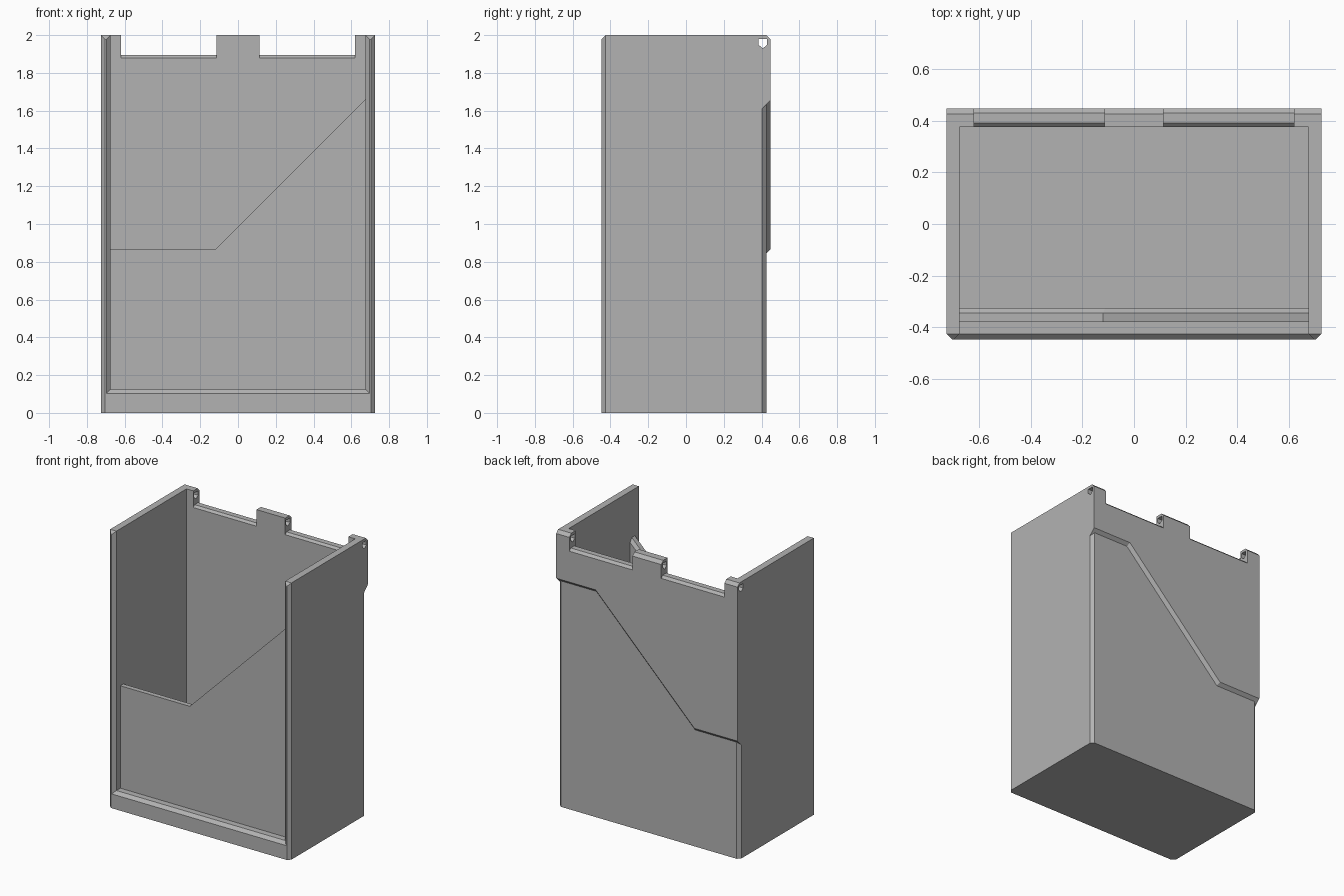
import bpy, bmesh

if "Cube" in bpy.data.objects:
    bpy.data.objects.remove(bpy.data.objects["Cube"])

grey = bpy.data.materials.new("plain_grey")
grey.use_nodes = True
grey.diffuse_color = (0.45, 0.45, 0.45, 1)
grey.node_tree.nodes["Principled BSDF"].inputs["Base Color"].default_value = grey.diffuse_color

W, D, H = 0.725, 0.447, 2.0      # half width, half depth, height
IN = 0.675                       # inner half width
C = 0.022                        # edge chamfer
BACK = 0.425                     # lower back surface
MITRE = 0.414                    # offset shift at a 45 degree corner


def loft(name, rings):
    """Closed solid through matching rings of points."""
    bm = bmesh.new()
    loops = [[bm.verts.new(p) for p in ring] for ring in rings]
    n = len(loops[0])
    for a, b in zip(loops, loops[1:]):
        for i in range(n):
            j = (i + 1) % n
            bm.faces.new((a[i], a[j], b[j], b[i]))
    bm.faces.new(loops[0])
    bm.faces.new(loops[-1])
    bmesh.ops.recalc_face_normals(bm, faces=bm.faces)
    mesh = bpy.data.meshes.new(name)
    bm.to_mesh(mesh)
    bm.free()
    obj = bpy.data.objects.new(name, mesh)
    bpy.context.collection.objects.link(obj)
    mesh.materials.append(grey)
    return obj


def along_x(name, profile, x0, x1):
    return loft(name, [[(x, y, z) for y, z in profile] for x in (x0, x1)])


def box(name, x, y0, y1, z0, z1):
    return along_x(name, [(y0, z0), (y1, z0), (y1, z1), (y0, z1)], -x, x)


def combine(target, tool, operation):
    mod = target.modifiers.new(tool.name, "BOOLEAN")
    mod.operation, mod.object, mod.solver = operation, tool, "EXACT"
    bpy.context.view_layer.objects.active = target
    bpy.ops.object.modifier_apply(modifier=mod.name)
    bpy.data.objects.remove(tool)


# Outer block with chamfered upright edges
outline = [(W, C - D), (W, BACK - C), (W - C, BACK), (C - W, BACK),
           (-W, BACK - C), (-W, C - D), (C - W, -D), (W - C, -D)]
case = loft("case_body", [[(x, y, z) for x, y in outline] for z in (0, H)])


# Raised back band with a stepped, sloping lower edge
def band_ring(y, d):
    s = d * MITRE
    return [(x, y, z) for x, z in [(-W, H), (-W, 0.865 - d), (s - 0.38, 0.865 - d),
                                   (0.41 + s, 1.655 - d), (W, 1.655 - d), (W, H)]]


combine(case, loft("back_band", [band_ring(0.402, 0.045), band_ring(D, 0)]), "UNION")

# Main cavity
combine(case, box("cavity", IN, -0.325, 0.375, 0.05, 2.2), "DIFFERENCE")


# Front opening in the panel, bevelled on the inside
def window_ring(y, d):
    s = d * MITRE
    return [(x, y, z) for x, z in [(-IN, 2.2), (-IN, 0.865 - d), (s - 0.12, 0.865 - d),
                                   (IN, 1.66 - d * 1.414), (IN, 2.2)]]


combine(case, loft("panel_opening", [window_ring(-0.41, 0), window_ring(-0.345, 0),
                                     window_ring(-0.325, 0.02), window_ring(-0.28, 0.02)]),
        "DIFFERENCE")


# Recess in front of the panel, flaring out at the rim
def recess_ring(y, d):
    return [(x, y, z) for x, z in [(-IN - d, 2.2), (-IN - d, 0.125 - d),
                                   (IN + d, 0.125 - d), (IN + d, 2.2)]]


combine(case, loft("front_recess", [recess_ring(-0.38, 0), recess_ring(C - D, 0),
                                    recess_ring(-D - 0.02, C + 0.02)]), "DIFFERENCE")

# Chamfers on the top front and top back edges
for side in (-1, 1):
    wedge = [(side * (D - C - 0.05), H + 0.05), (side * (D + 0.05), H - C - 0.05),
             (side * (D + 0.05), H + 0.05)]
    combine(case, along_x("top_chamfer", wedge, -1, 1), "DIFFERENCE")

# Two hinge notches in the back wall
notch = [(0.35, 1.855), (0.39, 1.895), (0.43, 1.895), (0.47, 1.855), (0.47, 2.2), (0.35, 2.2)]
for x0, x1 in ((-0.62, -0.115), (0.115, 0.62)):
    combine(case, along_x("hinge_notch", notch, x0, x1), "DIFFERENCE")

# Hinge pin hole through all knuckles
pin = [(0.385, 1.98), (0.385, 1.948), (0.407, 1.93), (0.429, 1.948), (0.429, 1.98)]
combine(case, along_x("pin_hole", pin, -1, 1), "DIFFERENCE")
